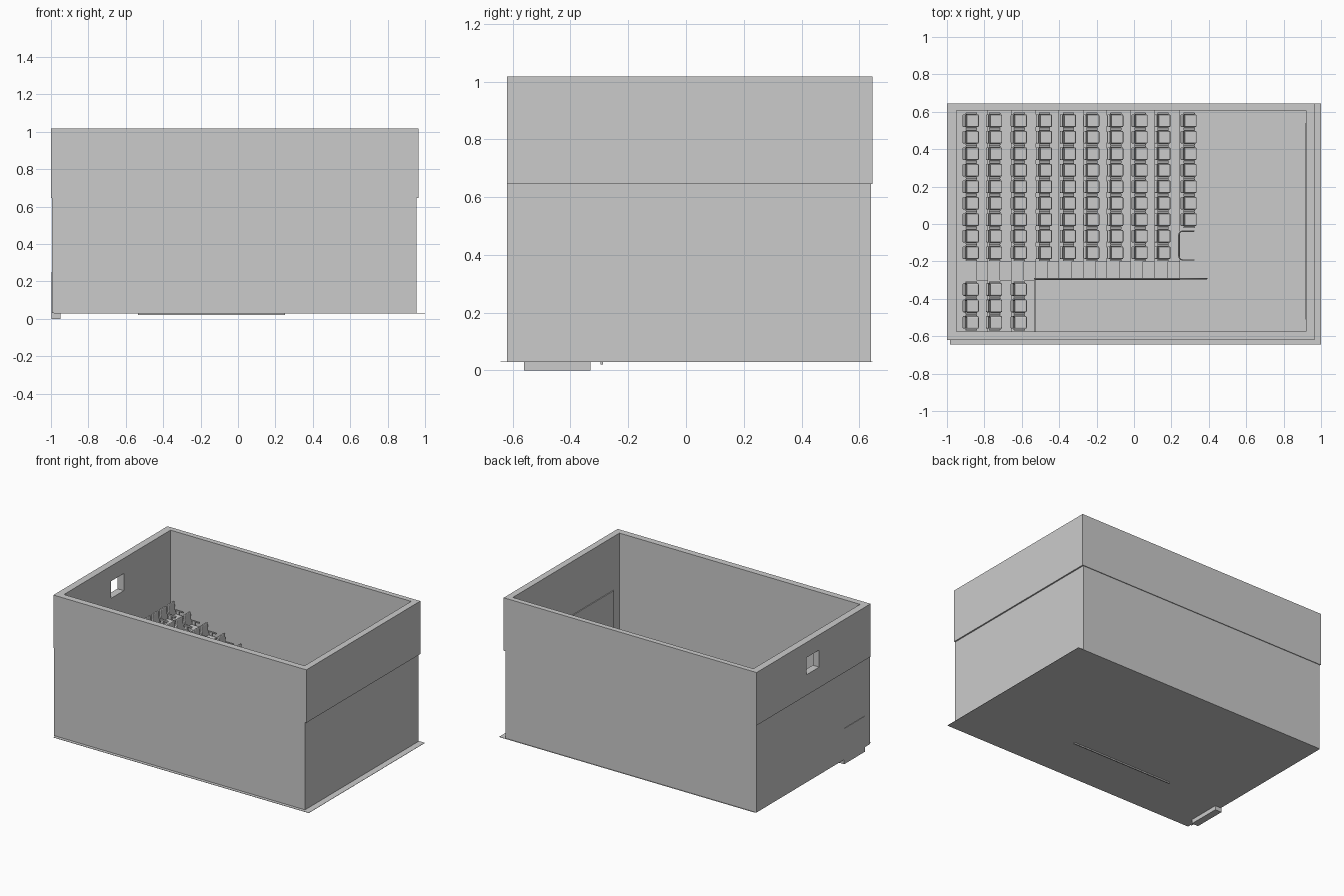
import bpy, bmesh, math
from mathutils import Matrix, Vector

if "Cube" in bpy.data.objects:
    bpy.data.objects.remove(bpy.data.objects["Cube"])

FLOOR, RISE = 0.03, 0.04
EDGES = [0.245, 0.11, -0.015, -0.145, -0.27, -0.40, -0.525, -0.655, -0.78]   # tier fronts, low to high
BACK = -0.952


def add_object(name, bm):
    bmesh.ops.recalc_face_normals(bm, faces=bm.faces[:])
    me = bpy.data.meshes.new(name)
    bm.to_mesh(me)
    bm.free()
    ob = bpy.data.objects.new(name, me)
    bpy.context.collection.objects.link(ob)
    return ob


def add_box(bm, lo, hi, bevel=0, tilt=0):
    lo, hi = Vector(lo), Vector(hi)
    m = (Matrix.Translation((lo + hi) / 2) @ Matrix.Rotation(tilt, 4, 'Y')
         @ Matrix.Diagonal((*(hi - lo), 1)))
    verts = bmesh.ops.create_cube(bm, size=1, matrix=m)['verts']
    if bevel:
        edges = list({e for v in verts for e in v.link_edges})
        bmesh.ops.bevel(bm, geom=edges, offset=bevel, segments=2, affect='EDGES', profile=0.5)


def box(name, lo, hi):
    bm = bmesh.new()
    add_box(bm, lo, hi)
    return add_object(name, bm)


def profile(name, pts, y0, y1):
    """Extrude an xz outline along y."""
    bm = bmesh.new()
    face = bm.faces.new([bm.verts.new((x, y0, z)) for x, z in pts])
    out = bmesh.ops.extrude_face_region(bm, geom=[face])['geom']
    bmesh.ops.translate(bm, vec=(0, y1 - y0, 0), verts=[g for g in out if isinstance(g, bmesh.types.BMVert)])
    return add_object(name, bm)


def wall_ring(name, outer, inner, z0, z1):
    """Four joined walls, rectangles given as x0, x1, y0, y1."""
    bm = bmesh.new()
    loops = []
    for (x0, x1, y0, y1), z in ((outer, z0), (outer, z1), (inner, z1), (inner, z0)):
        loops.append([bm.verts.new((x, y, z)) for x, y in ((x0, y0), (x1, y0), (x1, y1), (x0, y1))])
    for a, b in zip(loops, loops[1:] + loops[:1]):
        for i in range(4):
            j = (i + 1) % 4
            bm.faces.new((a[i], a[j], b[j], b[i]))
    return add_object(name, bm)


def tube(name, pts, r):
    cu = bpy.data.curves.new(name, 'CURVE')
    cu.dimensions = '3D'
    cu.bevel_depth, cu.bevel_resolution, cu.use_fill_caps = r, 2, True
    sp = cu.splines.new('POLY')
    sp.points.add(len(pts) - 1)
    for p, co in zip(sp.points, pts):
        p.co = (*co, 1)
    ob = bpy.data.objects.new(name, cu)
    bpy.context.collection.objects.link(ob)
    return ob


# Floor sheet and walls
box("floor", (-0.985, -0.643, FLOOR - 0.001), (1.0, 0.645, FLOOR + 0.001))
wall_ring("lower_walls", (-0.995, 0.955, -0.62, 0.64), (-0.952, 0.922, -0.577, 0.61), FLOOR, 0.645)
upper = wall_ring("upper_walls", (-1.0, 0.965, -0.62, 0.645), (-0.95, 0.92, -0.575, 0.608), 0.645, 1.017)

# Projection window through the rear wall
cutter = box("window_cutter", (-1.1, -0.05, 0.79), (-0.9, 0.09, 0.91))
cutter.hide_render = True
cutter.hide_set(True)
cut = upper.modifiers.new("window", 'BOOLEAN')
cut.operation, cut.solver, cut.object = 'DIFFERENCE', 'EXACT', cutter

# Screen on the front wall and door at the end of the corridor
box("screen", (0.916, -0.51, 0.2), (0.923, 0.54, 0.64))
box("door", (-0.998, -0.56, 0.0), (-0.948, -0.33, 0.25))

# Stepped seating tiers
tiers = [(EDGES[0], FLOOR)]
for i, x in enumerate(EDGES):
    z = FLOOR + (i + 1) * RISE
    tiers += [(x, z), (EDGES[i + 1] if i < 8 else BACK, z)]
profile("seating_tiers", tiers + [(BACK, FLOOR)], -0.2, 0.61)

# Aisle stairs with a half step cut into each tier
stairs = [(EDGES[0], FLOOR)]
for i, x in enumerate(EDGES):
    z = FLOOR + (i + 1) * RISE
    stairs += [(x, z - RISE / 2), (x - 0.062, z - RISE / 2), (x - 0.062, z),
               (EDGES[i + 1] if i < 8 else BACK, z)]
profile("aisle_stairs", stairs + [(BACK, FLOOR)], -0.3, -0.2)

# Side tiers bridging the entrance corridor
top = FLOOR + 9 * RISE
profile("side_tiers", [(BACK, top), (-0.78, top), (-0.78, top - RISE), (-0.655, top - RISE),
                       (-0.655, top - 2 * RISE), (-0.527, top - 2 * RISE),
                       (-0.527, top - 0.11), (BACK, top - 0.11)], -0.577, -0.3)

# Parapets beside the stairs and over the corridor, with a handrail
profile("stair_parapet", [(-0.535, 0.02), (0.25, 0.02), (0.25, 0.15), (-0.535, 0.40)], -0.296, -0.288)
box("corridor_parapet", (-0.535, -0.577, top - 0.11), (-0.525, -0.288, 0.40))
tube("stair_handrail", [(-0.53, -0.292, 0.42), (0.25, -0.292, 0.17), (0.39, -0.292, 0.13),
                        (0.39, -0.292, FLOOR)], 0.004)
for x in (-0.53, -0.27, -0.01, 0.25):
    z = 0.42 - (x + 0.53) * 0.32
    tube("handrail_post", [(x, -0.292, z - 0.03), (x, -0.292, z)], 0.003)

# Guard rail round the open wheelchair space
rail = [(0.32, -0.038)]
for cy, a0 in ((-0.058, 90), (-0.172, 180)):
    rail += [(0.26 + 0.02 * math.cos(math.radians(a0 + k * 30)),
              cy + 0.02 * math.sin(math.radians(a0 + k * 30))) for k in range(4)]
rail += [(0.32, -0.192)]
for z in (0.09, 0.14):
    tube("guard_rail", [(x, y, z) for x, y in rail], 0.0035)
for x, y in ((0.32, -0.038), (0.32, -0.192), (0.24, -0.08), (0.24, -0.15)):
    tube("guard_post", [(x, y, FLOOR), (x, y, 0.14)], 0.003)

# One cinema seat facing +x
bm = bmesh.new()
add_box(bm, (-0.03, -0.034, 0.045), (0.04, 0.034, 0.065), 0.007)            # cushion
add_box(bm, (-0.042, -0.034, 0.05), (-0.026, 0.034, 0.15), 0.006, -0.1)     # backrest
add_box(bm, (-0.025, -0.030, 0.038), (0.03, 0.030, 0.047))                  # seat pan
for s in (-1, 1):
    y = s * 0.039
    add_box(bm, (-0.03, y - 0.0045, 0.08), (0.03, y + 0.0045, 0.088), 0.002)   # armrest
    add_box(bm, (-0.022, y - 0.003, 0.0), (0.0, y + 0.003, 0.081))             # side support
    add_box(bm, (-0.03, y - 0.004, 0.0), (0.015, y + 0.004, 0.005))            # foot
seat = add_object("seat", bm)
mesh = seat.data
bpy.data.objects.remove(seat)

# Rows of seats, back row first
rows = [-0.87, -0.745, -0.613, -0.478, -0.35, -0.225, -0.097, 0.033, 0.155, 0.295]
main_y = [0.552 - 0.0882 * k for k in range(9)]
side_y = [-0.35, -0.438, -0.526]
for r, x in enumerate(rows):
    ys = (main_y if r < 9 else main_y[:7]) + (side_y if r < 3 else [])
    for y in ys:
        ob = bpy.data.objects.new("seat", mesh)
        ob.location = (x, y, FLOOR + (9 - r) * RISE)
        bpy.context.collection.objects.link(ob)
